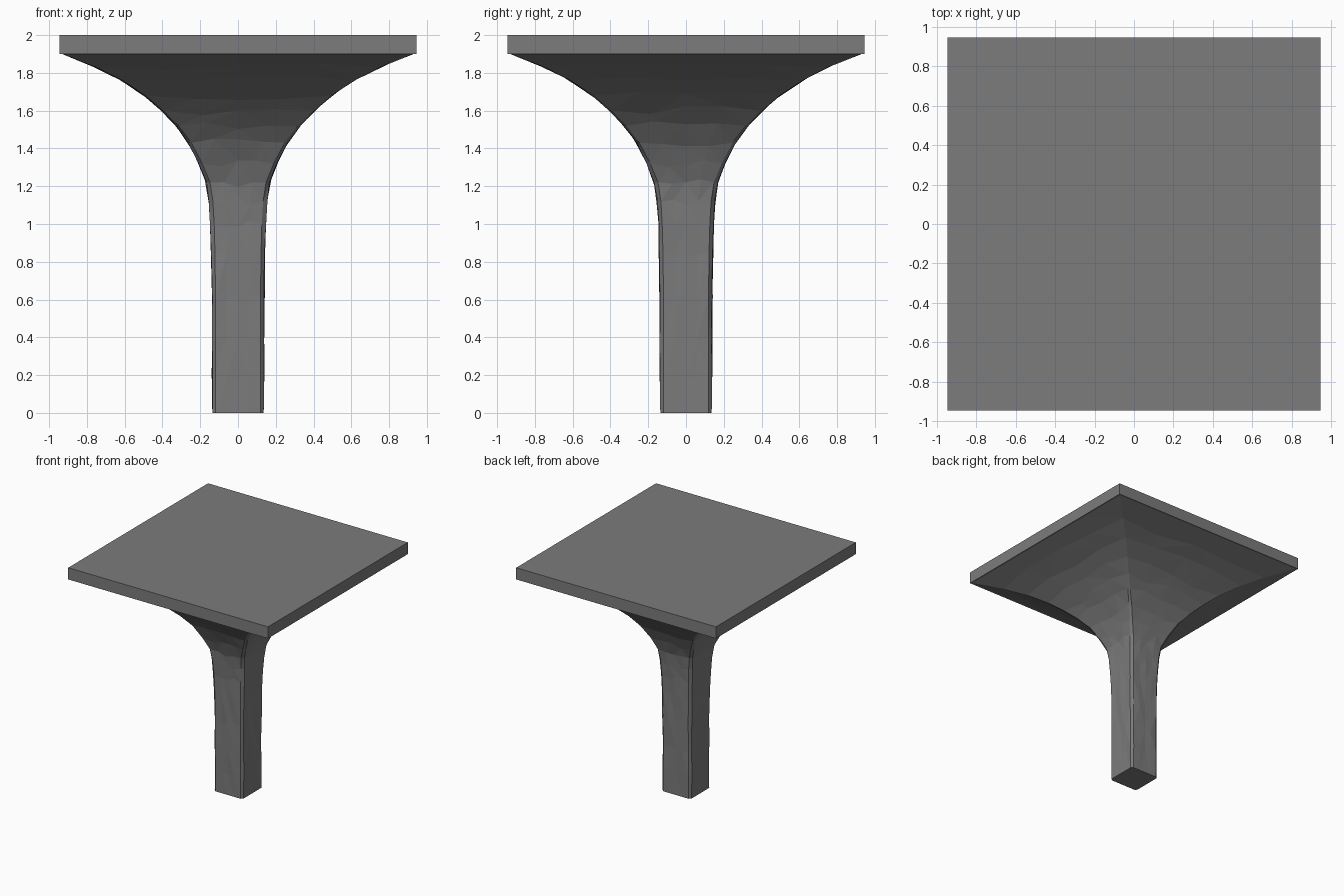
import bpy, bmesh, random

if "Cube" in bpy.data.objects:
    bpy.data.objects.remove(bpy.data.objects["Cube"])

random.seed(4)

stone = bpy.data.materials.new("dark grey stone")
stone.diffuse_color = (0.2, 0.2, 0.2, 1)
stone.use_nodes = True
stone.node_tree.nodes["Principled BSDF"].inputs["Base Color"].default_value = stone.diffuse_color

# (height, half width, corner chamfer) of the flared square pillar
PROFILE = [(0, .136, .016), (.2, .137, .018), (.4, .137, .018), (.62, .139, .02),
           (.85, .142, .02), (1.0, .146, .02), (1.12, .153, .02), (1.22, .168, .02),
           (1.32, .207, .018), (1.43, .262, .015), (1.52, .328, .013), (1.6, .405, .012),
           (1.68, .495, .011), (1.76, .615, .01), (1.83, .75, .006), (1.905, .943, .002)]


def sample(z):
    for (z0, w0, c0), (z1, w1, c1) in zip(PROFILE, PROFILE[1:]):
        if z <= z1:
            t = (z - z0) / (z1 - z0)
            return w0 + t * (w1 - w0), c0 + t * (c1 - c0)
    return PROFILE[-1][1:]


def finish(bm, name):
    bmesh.ops.recalc_face_normals(bm, faces=bm.faces[:])
    mesh = bpy.data.meshes.new(name)
    bm.to_mesh(mesh)
    bm.free()
    mesh.materials.append(stone)
    obj = bpy.data.objects.new(name, mesh)
    bpy.context.collection.objects.link(obj)


# Pillar: roughly hewn loft, four faces with narrow chamfered corners
bm = bmesh.new()
SEG = 4
rings = []
for i, (z, _, _) in enumerate(PROFILE):
    ends = i in (0, len(PROFILE) - 1)
    ring = []
    for side in range(4):
        for k in range(SEG + 1):
            inner = 0 < k < SEG
            zz = z + (random.uniform(-.025, .025) if inner and not ends else 0)
            w, c = sample(zz)
            d = w + (0 if ends else random.uniform(-.003, .003))
            x, y = (w - c) * (2 * k / SEG - 1), -d
            for _ in range(side):
                x, y = -y, x
            ring.append(bm.verts.new((x, y, zz)))
    rings.append(ring)
for a, b in zip(rings, rings[1:]):
    n = len(a)
    for j in range(n):
        bm.faces.new((a[j], a[(j + 1) % n], b[(j + 1) % n], b[j]))
bm.faces.new(rings[0][::-1])
bm.faces.new(rings[-1])
bmesh.ops.triangulate(bm, faces=[f for f in bm.faces if len(f.verts) == 4])
finish(bm, "flared_pillar")

# Square slab on top
bm = bmesh.new()
bmesh.ops.create_cube(bm, size=1)
bmesh.ops.scale(bm, vec=(1.89, 1.89, .1), verts=bm.verts)
bmesh.ops.translate(bm, vec=(0, 0, 1.95), verts=bm.verts)
finish(bm, "top_slab")
